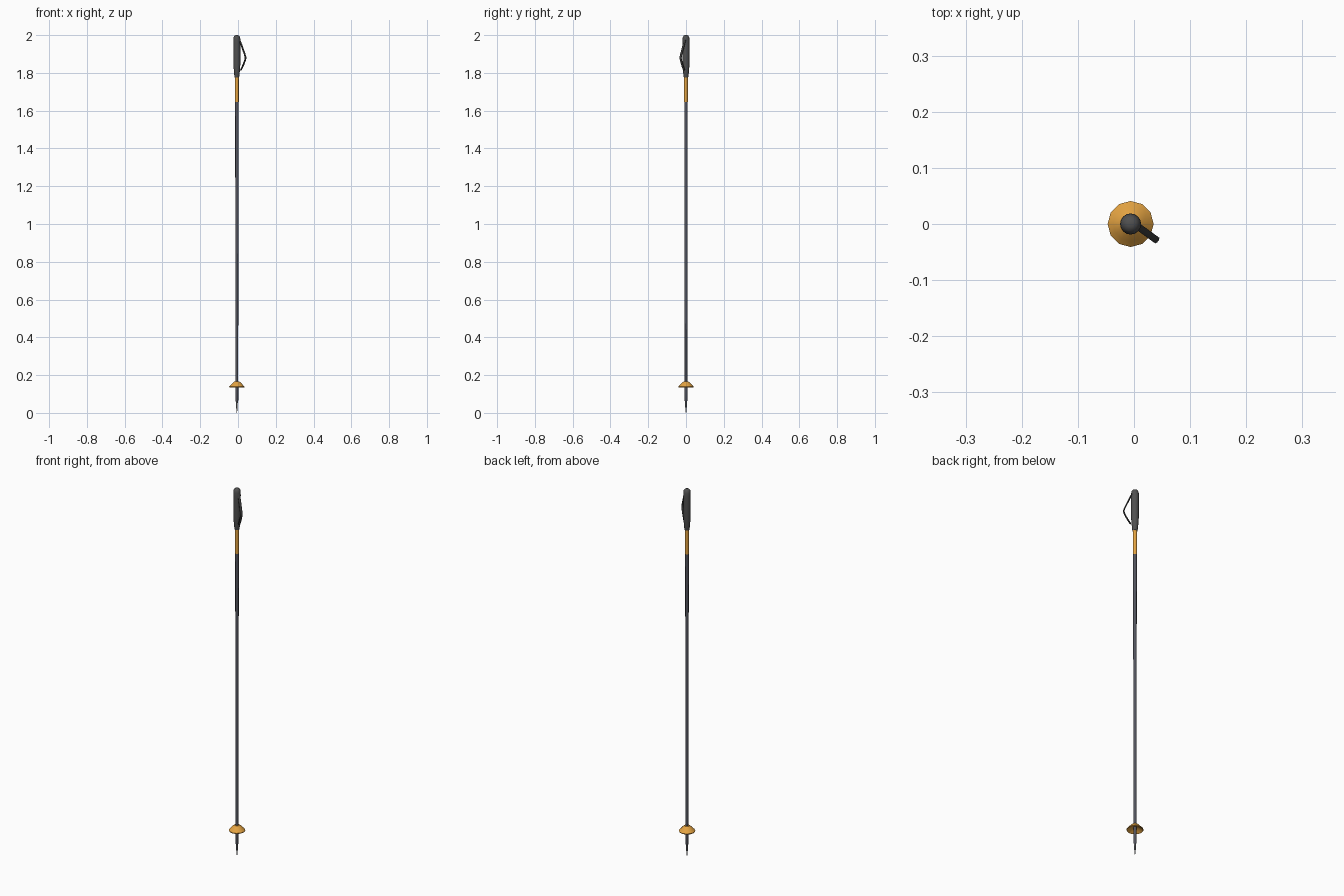
import bpy, bmesh
from math import cos, sin, pi, radians
from mathutils import Vector

if "Cube" in bpy.data.objects:
    bpy.data.objects.remove(bpy.data.objects["Cube"])

AXIS_X = -0.006


def material(name, rgb):
    m = bpy.data.materials.new(name)
    m.diffuse_color = (*rgb, 1)
    m.use_nodes = True
    m.node_tree.nodes["Principled BSDF"].inputs["Base Color"].default_value = m.diffuse_color
    return m


GOLD = material("gold", (0.78, 0.37, 0.055))
DARK = material("dark_rubber", (0.08, 0.08, 0.08))
STRAP = material("strap_webbing", (0.045, 0.045, 0.045))
SHAFT = material("blue_grey", (0.085, 0.088, 0.11))
STEEL = material("steel", (0.22, 0.23, 0.25))


def loft(name, rings, mat, closed=False, smooth=None):
    """Skin equal rings of points, capping the ends or joining last to first."""
    bm = bmesh.new()
    vs = [[bm.verts.new(p) for p in r] for r in rings]
    n = len(vs[0])
    pairs = list(zip(vs, vs[1:])) + ([(vs[-1], vs[0])] if closed else [])
    for a, b in pairs:
        for i in range(n):
            j = (i + 1) % n
            bm.faces.new((a[i], a[j], b[j], b[i]))
    if not closed:
        bm.faces.new(vs[0])
        bm.faces.new(vs[-1])
    bmesh.ops.recalc_face_normals(bm, faces=bm.faces)
    me = bpy.data.meshes.new(name)
    bm.to_mesh(me)
    bm.free()
    ob = bpy.data.objects.new(name, me)
    bpy.context.collection.objects.link(ob)
    me.materials.append(mat)
    if smooth:
        bpy.ops.object.select_all(action='DESELECT')
        ob.select_set(True)
        bpy.context.view_layer.objects.active = ob
        bpy.ops.object.shade_smooth_by_angle(angle=radians(smooth))
    return ob


def turned(name, profile, mat, sides=12, closed=False, smooth=40):
    """Revolve a (radius, z) profile about the pole axis."""
    rings = [[(AXIS_X + r * cos(2 * pi * i / sides), r * sin(2 * pi * i / sides), z)
              for i in range(sides)] for r, z in profile]
    return loft(name, rings, mat, closed, smooth)


# Steel point and ferrule
turned("tip", [(0.001, 0), (0.004, 0.03), (0.005, 0.065)], STEEL)
turned("ferrule", [(0.0055, 0.06), (0.0075, 0.066), (0.008, 0.14)], SHAFT)

# Hollow snow basket
turned("basket", [(0.007, 0.166), (0.013, 0.166), (0.021, 0.160), (0.031, 0.149),
                  (0.041, 0.139), (0.040, 0.135), (0.029, 0.143), (0.018, 0.150),
                  (0.007, 0.152)], GOLD, closed=True, smooth=35)

# Tapered shaft and coloured upper band
turned("shaft", [(0.0068, 0.13), (0.0092, 1.652)], SHAFT)
turned("upper_band", [(0.0100, 1.645), (0.0104, 1.785)], GOLD)

# Rounded grip
turned("grip", [(0.0115, 1.776), (0.0135, 1.785), (0.0158, 1.81), (0.0180, 1.84),
                (0.0185, 1.90), (0.0188, 1.96), (0.0186, 1.98), (0.0165, 1.99),
                (0.012, 1.997), (0.005, 2.0)], DARK, sides=16, smooth=60)

# Wrist strap: rounded ribbon bowing away from the grip
a = radians(-36)
out, side = Vector((cos(a), sin(a), 0)), Vector((-sin(a), cos(a), 0))
origin = Vector((AXIS_X, 0, 0)) + side * 0.004
path = [Vector(p) for p in [(0.014, 1.975), (0.023, 1.957), (0.036, 1.927), (0.048, 1.90),
                            (0.0545, 1.88), (0.050, 1.865), (0.037, 1.838), (0.022, 1.813)]]
rings = []
for i, p in enumerate(path):
    t = (path[min(i + 1, len(path) - 1)] - path[max(i - 1, 0)]).normalized()
    normal = Vector((-t.y, t.x))
    ring = []
    for k in range(8):
        u = 2 * pi * (k + 0.5) / 8
        q = p + normal * (0.0034 * sin(u))
        ring.append(origin + out * q.x + side * (0.0068 * cos(u)) + Vector((0, 0, q.y)))
    rings.append(ring)
loft("wrist_strap", rings, STRAP, smooth=60)
